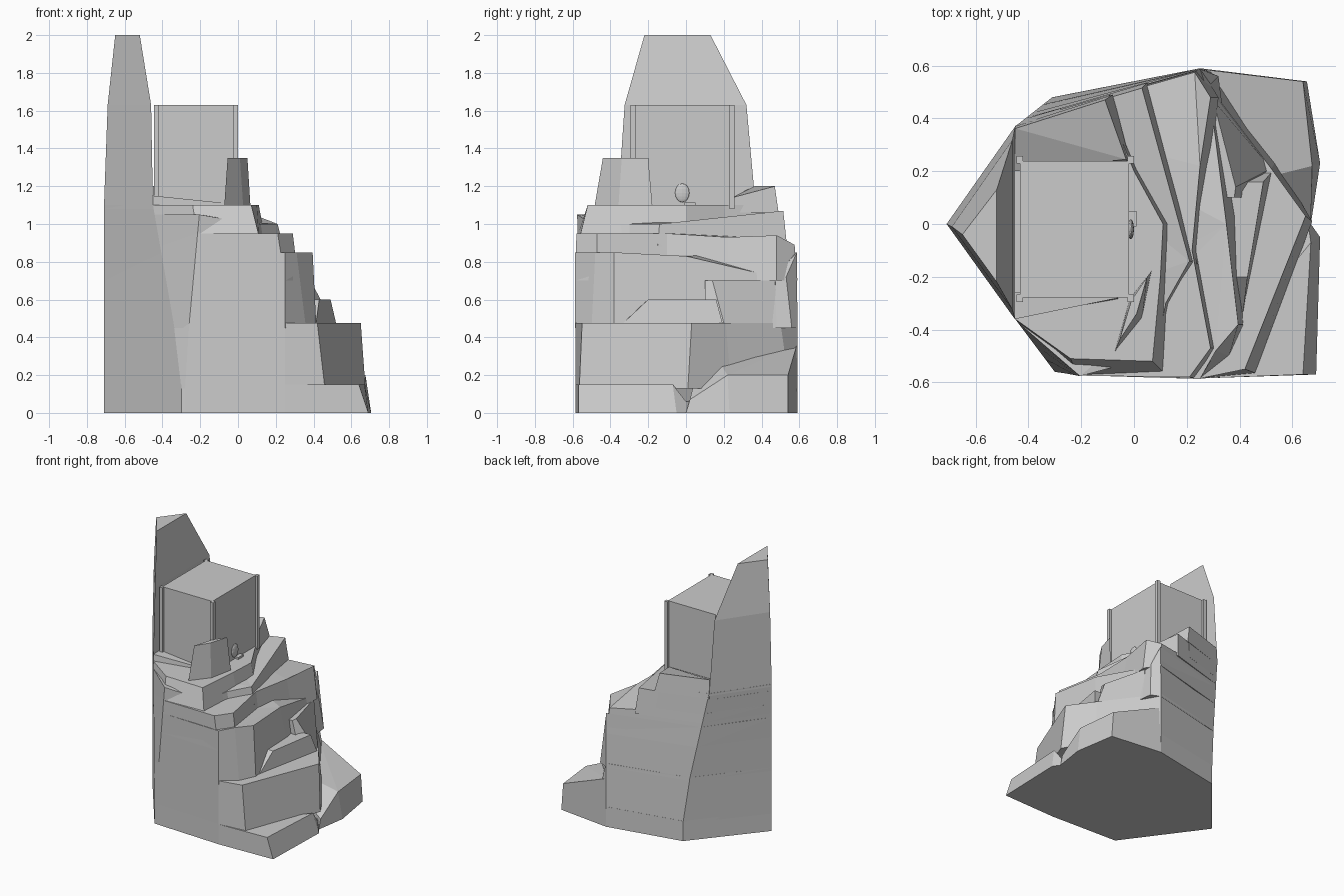
import bpy, bmesh
from mathutils import Matrix


def loft(name, rings):
    """Closed flat-faced solid through rings of equal point count."""
    bm = bmesh.new()
    vs = [[bm.verts.new(p) for p in r] for r in rings]
    n = len(rings[0])
    for a, b in zip(vs, vs[1:]):
        for i in range(n):
            j = (i + 1) % n
            bm.faces.new((a[i], a[j], b[j], b[i]))
    caps = [bm.faces.new(vs[0][::-1]), bm.faces.new(vs[-1])]
    bmesh.ops.triangulate(bm, faces=caps)
    bmesh.ops.recalc_face_normals(bm, faces=bm.faces)
    me = bpy.data.meshes.new(name)
    bm.to_mesh(me)
    bm.free()
    ob = bpy.data.objects.new(name, me)
    bpy.context.collection.objects.link(ob)
    return ob


def at(points, z):
    """Give every point a height unless it already has one."""
    return [(p[0], p[1], p[2] if len(p) > 2 else z) for p in points]


def back(z):
    """Shared outline of the rear cliff wall at height z."""
    t = max(0, (z - 0.24) / 0.86)
    c = (-0.24, -0.51) if z > 1.05 else (-0.28 + 0.08 * t, -0.562 - 0.015 * t)
    return [(-0.31 - 0.14 * t, 0.48 - 0.11 * t), (-0.71, 0),
            (-0.30 - 0.15 * t, -0.56 + 0.20 * t), c]


def ledge(name, z0, z1, base, top):
    """Terrace: front edge from -y to +y, closed by the rear wall."""
    loft(name, [at(base + back(z0), z0), at(top + back(z1), z1)])


def rock(name, z0, z1, base, top):
    loft(name, [at(base, z0), at(top, z1)])


def box(name, x0, x1, y0, y1, z0, z1):
    sq = [(x0, y0), (x1, y0), (x1, y1), (x0, y1)]
    rock(name, z0, z1, sq, sq)


# Terraces from the ground up
ledge("foot_ledge", 0, 0.15,
      [(0.25, -0.585), (0.69, -0.57), (0.705, -0.05), (0.67, 0), (0.25, 0.59)],
      [(0.25, -0.585), (0.64, -0.57), (0.67, -0.07), (0.66, 0, 0.06), (0.25, 0.59)])
rock("foot_block", 0, 0.2,
     [(0.2, 0.1), (0.67, 0), (0.705, 0.23), (0.655, 0.54), (0.25, 0.59)],
     [(0.2, 0.1, 0.38), (0.67, 0.02, 0.07), (0.675, 0.22), (0.64, 0.54), (0.25, 0.587, 0.36)])
ledge("lower_ledge", 0.13, 0.475,
      [(0.25, -0.585), (0.46, -0.565), (0.675, 0.01), (0.54, 0.24), (0.36, 0.55), (0.25, 0.59)],
      [(0.25, -0.585), (0.42, -0.55), (0.65, 0.03), (0.52, 0.21), (0.30, 0.50), (0.25, 0.59)])
rock("middle_step", 0.45, 0.6,
     [(0.25, -0.37), (0.41, -0.36), (0.525, 0.20), (0.3, 0.2)],
     [(0.25, -0.2), (0.43, -0.2), (0.49, 0.16), (0.3, 0.16)])
rock("sloped_step", 0.44, 0.7,
     [(0.2, 0.1), (0.45, 0.1), (0.52, 0.21), (0.30, 0.50), (0.2, 0.5)],
     [(0.2, 0.1), (0.38, 0.1), (0.385, 0.14), (0.30, 0.47), (0.2, 0.5)])
ledge("upper_ledge", 0.45, 0.85,
      [(0.25, -0.587), (0.36, -0.5), (0.415, -0.38), (0.40, 0.05), (0.33, 0.48), (0.32, 0.56), (0.25, 0.59)],
      [(0.25, -0.587), (0.31, -0.48), (0.395, -0.38), (0.35, 0, 0.83), (0.29, 0.47, 0.72),
       (0.29, 0.53, 0.72), (0.25, 0.587)])
ledge("high_ledge", 0.7, 0.95,
      [(0.25, -0.587), (0.32, -0.47), (0.25, -0.1), (0.29, 0.22), (0.32, 0.48), (0.25, 0.59)],
      [(0.21, -0.58), (0.29, -0.47), (0.22, -0.1), (0.25, 0.22, 0.93), (0.29, 0.48, 0.94), (0.23, 0.575, 0.89)])
ledge("path_ledge", 0.88, 1.05,
      [(0.10, -0.5), (0.14, -0.3), (0.24, -0.15), (0.05, 0.535)],
      [(0.08, -0.5, 1.0), (0.12, -0.3, 1.0), (0.21, -0.14, 1.0), (0.03, 0.515, 1.07)])
ledge("summit", 0.94, 1.1,
      [(0.11, -0.56), (0.13, -0.2), (0.14, 0), (0.02, 0.22), (-0.09, 0.49)],
      [(0.07, -0.52), (0.10, -0.2), (0.11, 0), (0, 0.2), (-0.11, 0.475)])

# Rocks around the hut
rock("side_rock_bank", 1.06, 1.2,
     [(-0.45, 0.2), (-0.01, 0.22), (-0.08, 0.49), (-0.45, 0.372)],
     [(-0.45, 0.2, 1.12), (-0.03, 0.245, 1.14), (-0.11, 0.47), (-0.45, 0.362)])
rock("front_rock_bank", 1.08, 1.15,
     [(-0.45, -0.36), (-0.06, -0.29), (-0.06, -0.26), (-0.45, -0.26)],
     [(-0.45, -0.36), (-0.06, -0.28, 1.11), (-0.06, -0.26, 1.11), (-0.45, -0.26)])
rock("standing_rock", 1.06, 1.35,
     [(-0.075, -0.49), (0.03, -0.36), (0.068, -0.175), (-0.015, -0.28)],
     [(-0.055, -0.44), (0.01, -0.34), (0.05, -0.2), (-0.01, -0.29)])

# Tall spire behind the hut
loft("rear_spire", [
    at([(-0.71, 0), (-0.45, -0.362), (-0.45, 0.37)], 1.08),
    at([(-0.69, -0.01), (-0.46, -0.325), (-0.46, 0.32)], 1.63),
    at([(-0.65, -0.04), (-0.52, -0.22), (-0.52, 0.13)], 2.0)])

# Box hut with corner posts
box("hut", -0.432, -0.018, -0.278, 0.238, 1.08, 1.63)
for x in (-0.445, -0.025):
    for y in (-0.295, 0.23):
        box("hut_post", x, x + 0.025, y, y + 0.027, 1.08, 1.63)

# Small oval hatch on the hut
bm = bmesh.new()
bmesh.ops.create_uvsphere(bm, u_segments=12, v_segments=8, radius=1,
                          matrix=Matrix.Translation((-0.012, -0.02, 1.165))
                          @ Matrix.Diagonal((0.012, 0.038, 0.05, 1)))
me = bpy.data.meshes.new("oval_hatch")
bm.to_mesh(me)
bm.free()
bpy.context.collection.objects.link(bpy.data.objects.new("oval_hatch", me))
box("doorstep", -0.02, 0.01, -0.01, 0.05, 1.09, 1.115)
